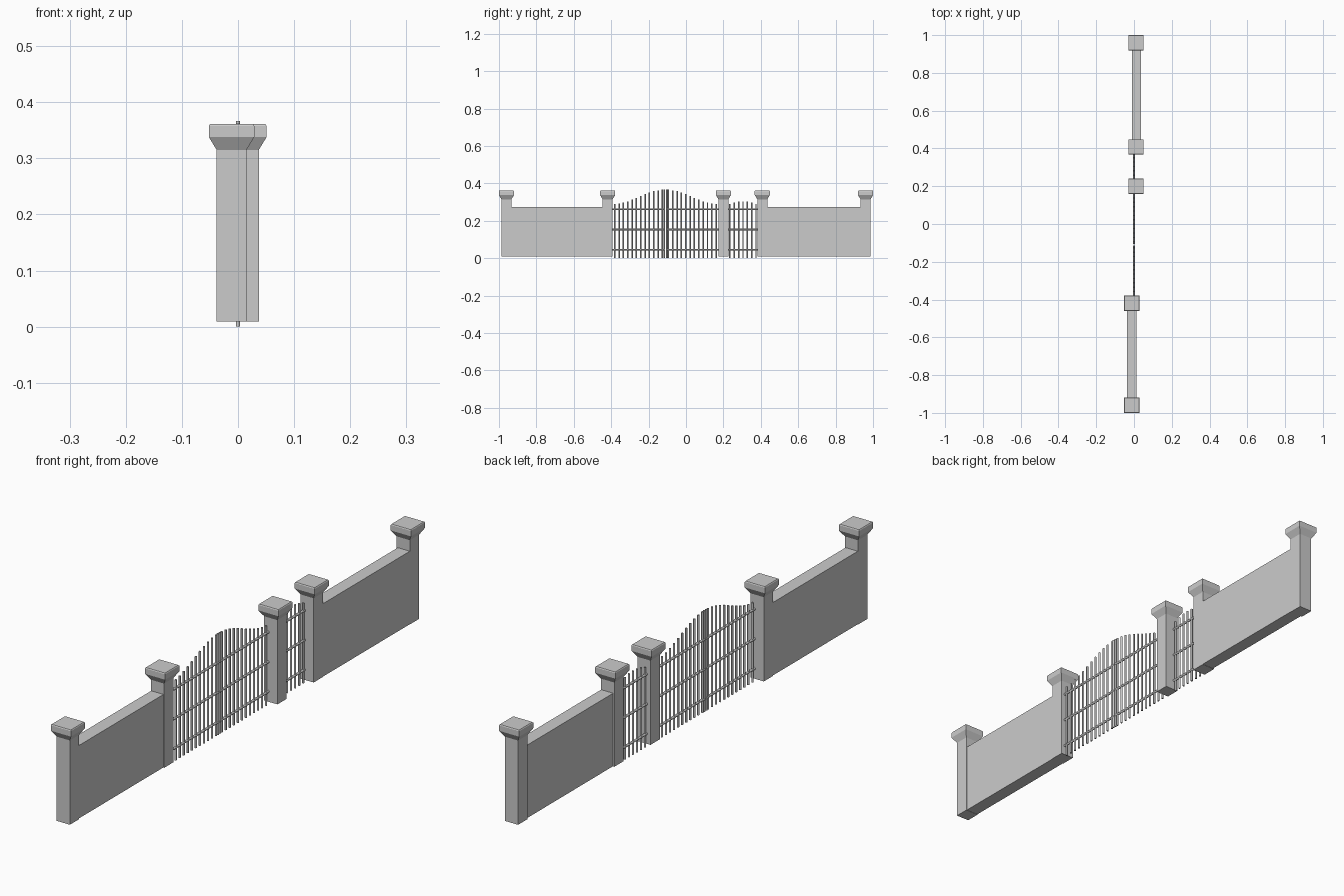
import bpy, bmesh, math
from mathutils import Matrix

if "Cube" in bpy.data.objects:
    bpy.data.objects.remove(bpy.data.objects["Cube"])


def finish(bm, name):
    bmesh.ops.recalc_face_normals(bm, faces=bm.faces)
    me = bpy.data.meshes.new(name)
    bm.to_mesh(me)
    bm.free()
    ob = bpy.data.objects.new(name, me)
    bpy.context.collection.objects.link(ob)
    return ob


def pillar(name, x, y):
    # square profile lofted up through (half width, height) steps
    steps = [(.0265, .009), (.0265, .315), (.0405, .338), (.0405, .358), (.0385, .361)]
    bm = bmesh.new()
    rings = [[bm.verts.new((x + sx * h, y + sy * h, z))
              for sx, sy in ((-1, -1), (1, -1), (1, 1), (-1, 1))] for h, z in steps]
    for a, b in zip(rings, rings[1:]):
        for i in range(4):
            j = (i + 1) % 4
            bm.faces.new((a[i], a[j], b[j], b[i]))
    bm.faces.new(rings[0][::-1])
    bm.faces.new(rings[-1])
    finish(bm, name)


def wall(name, x0, x1, y0, y1):
    bm = bmesh.new()
    z0, z1 = .01, .275
    bmesh.ops.create_cube(bm, size=1, matrix=Matrix.Translation(
        ((x0 + x1) / 2, (y0 + y1) / 2, (z0 + z1) / 2)) @ Matrix.Diagonal((x1 - x0, y1 - y0, z1 - z0, 1)))
    finish(bm, name)


def rod(bm, start, length, axis, r):
    rot = Matrix.Rotation(-math.pi / 2, 4, 'X') if axis == 'Y' else Matrix()
    m = Matrix.Translation(start) @ rot @ Matrix.Translation((0, 0, length / 2))
    bmesh.ops.create_cone(bm, cap_ends=True, segments=8, radius1=r, radius2=r, depth=length, matrix=m)


def gate(name, y0, y1, bars, height):
    # evenly spaced upright bars (y, top) and three horizontal rails
    bm = bmesh.new()
    for y in bars:
        rod(bm, (0, y, 0), height(y), 'Z', .0038)
    for z in (.046, .154, .262):
        rod(bm, (0, y0, z), y1 - y0, 'Y', .0045)
    ob = finish(bm, name)
    bpy.context.view_layer.objects.active = ob
    ob.select_set(True)
    bpy.ops.object.shade_smooth_by_angle(angle=math.radians(50))
    ob.select_set(False)


# Pillars
for i, (x, y) in enumerate([(-.0115, -.96), (-.0115, -.419), (.0105, .2), (.0105, .408), (.0105, .96)]):
    pillar(f"pillar_{i + 1}", x, y)

# Walls between the outer pillars
wall("wall_left", -.037, .0125, -.97, -.42)
wall("wall_right", -.0115, .037, .41, .97)

# Double gate with a swept top, leaves meeting at MID
MID, HALF = -.11, .285


def swept(y):
    return .328 + .039 * math.cos(math.pi * min(1, abs(y - MID) / HALF))


offsets = [.006] + [.016 + .0232 * i for i in range(12)]
gate("gate_leaf_left", -.398, MID - .003, [MID - o for o in offsets], swept)
gate("gate_leaf_right", MID + .003, .18, [MID + o for o in offsets], swept)

# Small side gate with a gently arched top
gate("side_gate", .22, .388, [.235 + .0232 * i for i in range(7)],
     lambda y: .304 - .016 * ((y - .305) / .075) ** 2)
